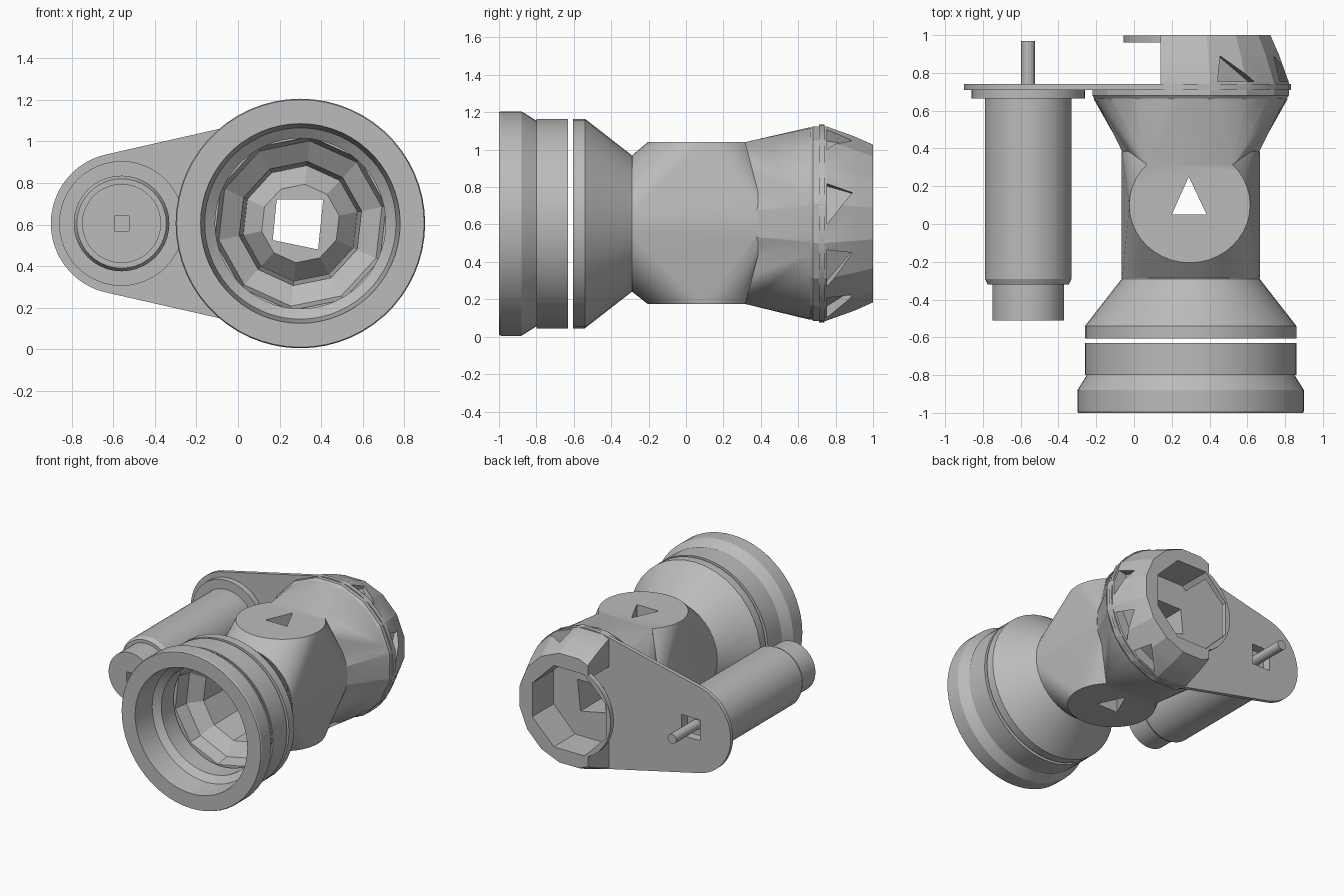
import bpy, bmesh
from math import sin, cos, pi, radians, asin
from mathutils import Vector

cube = bpy.data.objects.get("Cube")
if cube:
    bpy.data.objects.remove(cube, do_unlink=True)

CX, CZ, MX = 0.3, 0.605, -0.56   # main axis x, shared height, motor axis x

grey = bpy.data.materials.new("plain grey")
grey.use_nodes = True
grey.diffuse_color = (0.5, 0.5, 0.5, 1)
grey.node_tree.nodes["Principled BSDF"].inputs["Base Color"].default_value = (0.5, 0.5, 0.5, 1)


def finish(name, bm):
    bmesh.ops.recalc_face_normals(bm, faces=bm.faces)
    mesh = bpy.data.meshes.new(name)
    bm.to_mesh(mesh)
    bm.free()
    mesh.materials.append(grey)
    ob = bpy.data.objects.new(name, mesh)
    bpy.context.collection.objects.link(ob)
    return ob


def lathe(name, profile, sides, cx=CX, ring=False, phase=0.0):
    """Revolve (radius, y) points about a y-parallel axis."""
    bm = bmesh.new()
    loops = []
    for r, y in profile:
        angles = [2 * pi * i / sides + phase for i in range(sides)]
        loops.append([bm.verts.new((cx + r * cos(a), y, CZ + r * sin(a))) for a in angles])
    pairs = list(zip(loops, loops[1:]))
    if ring:
        pairs.append((loops[-1], loops[0]))
    else:
        bm.faces.new(loops[0])
        bm.faces.new(loops[-1])
    for p, q in pairs:
        for i in range(sides):
            j = (i + 1) % sides
            bm.faces.new((p[i], p[j], q[j], q[i]))
    return finish(name, bm)


def circle(r, y, sides=40):
    return [(CX + r * cos(2 * pi * i / sides), y, CZ + r * sin(2 * pi * i / sides))
            for i in range(sides)]


def hull(name, points):
    bm = bmesh.new()
    verts = [bm.verts.new(p) for p in points]
    result = bmesh.ops.convex_hull(bm, input=verts)
    loose = {g for g in result["geom_interior"] if isinstance(g, bmesh.types.BMVert)}
    bmesh.ops.delete(bm, geom=list(loose), context="VERTS")
    bmesh.ops.dissolve_limit(bm, angle_limit=0.01, verts=bm.verts, edges=bm.edges)
    return finish(name, bm)


def prism(name, points, vec):
    """Extrude a flat outline along a vector."""
    bm = bmesh.new()
    face = bm.faces.new([bm.verts.new(p) for p in points])
    new = bmesh.ops.extrude_face_region(bm, geom=[face])["geom"]
    verts = [g for g in new if isinstance(g, bmesh.types.BMVert)]
    bmesh.ops.translate(bm, vec=vec, verts=verts)
    return finish(name, bm)


def box(name, x, y, z):
    pts = [(x[0], y[0], z[0]), (x[1], y[0], z[0]), (x[1], y[0], z[1]), (x[0], y[0], z[1])]
    return prism(name, pts, (0, y[1] - y[0], 0))


def combine(ob, tool, op="DIFFERENCE", keep=False):
    mod = ob.modifiers.new("shape", "BOOLEAN")
    mod.operation, mod.solver, mod.object = op, "EXACT", tool
    bpy.ops.object.select_all(action="DESELECT")
    bpy.context.view_layer.objects.active = ob
    ob.select_set(True)
    bpy.ops.object.modifier_apply(modifier=mod.name)
    if not keep:
        bpy.data.objects.remove(tool, do_unlink=True)


# Front collar, a free ring ahead of the funnel
collar = lathe("front_collar", [(0.48, -1), (0.595, -1), (0.6, -0.99), (0.6, -0.88),
                                (0.55, -0.8), (0.56, -0.8), (0.56, -0.63), (0.41, -0.63),
                                (0.41, -0.78), (0.46, -0.82)], 60, ring=True)

# Valve body: funnel, then a stem housing blended into the tube and rear chamber
body = lathe("valve_body", [(0.56, -0.605), (0.56, -0.54), (0.365, -0.29), (0.36, 0.3)], 40)
caps = [(0.295 + 0.32 * cos(2 * pi * i / 40), 0.1 + 0.305 * sin(2 * pi * i / 40), z)
        for i in range(40) for z in (0.175, 1.04)]
combine(body, hull("housing", caps + circle(0.367, -0.285) + circle(0.367, 0.385)), "UNION")
chamber = lathe("rear", [(0.363, 0.37), (0.5, 0.64), (0.53, 0.68), (0.53, 0.75),
                         (0.475, 0.9), (0.43, 1)], 16, phase=pi / 16)
back_caps = [p for p in caps if p[1] > 0.3]
combine(chamber, hull("shoulder", back_caps + circle(0.36, 0.39) + circle(0.515, 0.665)), "UNION")

# Notch that leaves the mounting plate clear, and wedge pockets round the chamber
combine(chamber, box("notch", (-0.5, 0.14), (0.735, 1.1), (-0.2, 1.4)))
for deg in (62, 12, -28, -62):
    out = Vector((cos(radians(deg)), 0, sin(radians(deg))))
    side = Vector((-out.z, 0, out.x))
    base = Vector((CX, 0, CZ)) + out * 0.44
    pts = [base + side * s + Vector((0, y, 0)) for s, y in ((-0.11, 0.755), (0.11, 0.755), (0.07, 0.89))]
    combine(chamber, prism("pocket", pts, out * 0.2))
combine(body, chamber, "UNION")

# Bores: stepped front mouth around a rounded core, octagonal rear mouth
combine(body, lathe("mouth", [(0.43, -0.65), (0.4, -0.5), (0.3, -0.43), (0.28, -0.05),
                              (0.19, -0.15)], 10, phase=0.2))
rear_bore = lathe("rear_bore", [(0.34, 0.735), (0.34, 1.1)], 8, phase=pi / 8)
combine(body, rear_bore, keep=True)

# Thin rear lip bridging the notch
lip = lathe("rear_lip", [(0.3, 0.96), (0.355, 0.96), (0.355, 0.999), (0.3, 0.999)], 32, ring=True)
combine(lip, rear_bore)

# Mounting plate: two arcs joined by tangents
tilt = asin((0.53 - 0.34) / (CX - MX))
outline = []
for cx, r, start, end in ((CX, 0.53, -pi / 2 - tilt, pi / 2 + tilt),
                          (MX, 0.34, pi / 2 + tilt, 3 * pi / 2 - tilt)):
    for i in range(33):
        a = start + (end - start) * i / 32
        outline.append((cx + r * cos(a), 0.71, CZ + r * sin(a)))
plate = prism("mounting_plate", outline, (0, 0.03, 0))

# Square passage along the tube, triangular passage down the stem
square = [(0.186, -0.8, 0.72), (0.41, -0.8, 0.72), (0.385, -0.8, 0.48), (0.167, -0.8, 0.525)]
passage = prism("passage", square, (0, 1.7, 0))
combine(plate, passage, keep=True)
combine(body, passage)
combine(body, prism("key_hole", [(0.2, 0.05, 0), (0.385, 0.05, 0), (0.29, 0.25, 0)], (0, 0, 1.3)))

# Motor: flange, barrel, end cap and drive shaft
flange = lathe("motor_flange", [(0.3, 0.665), (0.3, 0.712)], 48, MX)
for ob in (plate, flange):
    combine(ob, box("window", (MX - 0.08, MX + 0.08), (0.6, 0.8), (CZ - 0.08, CZ + 0.08)))
motor = lathe("motor_barrel", [(0.19, -0.51), (0.19, -0.32), (0.215, -0.32), (0.23, -0.29),
                               (0.23, 0.67)], 40, MX)
combine(motor, box("socket", (MX - 0.035, MX + 0.035), (-0.6, -0.46), (CZ - 0.035, CZ + 0.035)))
shaft = lathe("drive_shaft", [(0.037, 0.6), (0.037, 0.97)], 16, MX)

# Smooth the round parts, keep facets and rims sharp
bpy.ops.object.select_all(action="DESELECT")
for ob in (collar, body, lip, plate, flange, motor, shaft):
    ob.select_set(True)
bpy.context.view_layer.objects.active = body
bpy.ops.object.shade_smooth_by_angle(angle=radians(20))
